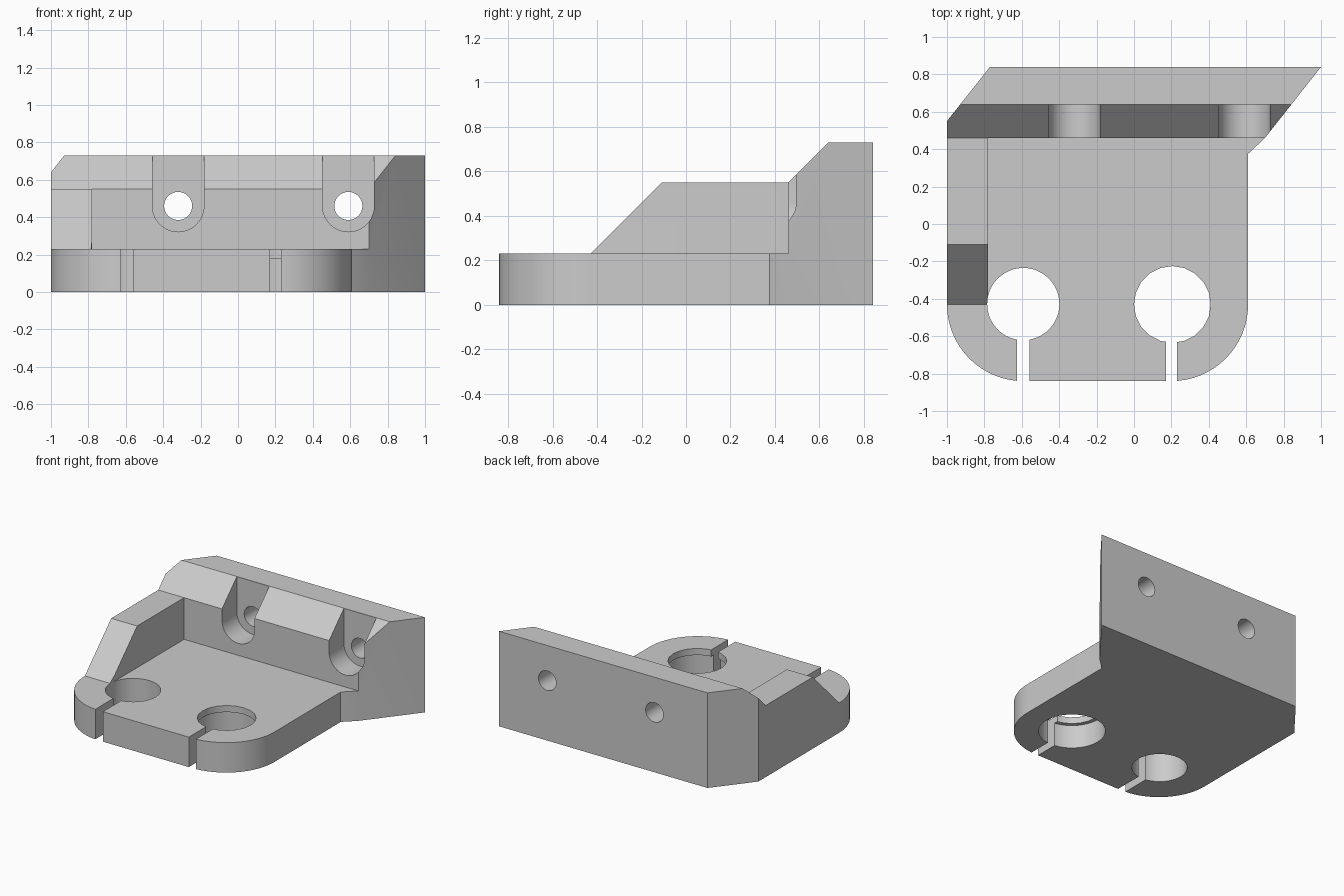
import bpy, bmesh, math
from mathutils import Vector

if "Cube" in bpy.data.objects:
    bpy.data.objects.remove(bpy.data.objects["Cube"], do_unlink=True)

grey = bpy.data.materials.new("plain_grey")
grey.use_nodes = True
grey.diffuse_color = (0.6, 0.6, 0.6, 1)
grey.node_tree.nodes["Principled BSDF"].inputs["Base Color"].default_value = (0.6, 0.6, 0.6, 1)


def prism(name, points, start, end, axis):
    """Extrude a closed profile along x (yz points), y (xz points) or z (xy points)."""
    place = {"x": lambda a, b: (start, a, b),
             "y": lambda a, b: (a, start, b),
             "z": lambda a, b: (a, b, start)}[axis]
    step = Vector([(end - start) * (axis == k) for k in "xyz"])
    bm = bmesh.new()
    face = bm.faces.new([bm.verts.new(place(*p)) for p in points])
    grown = bmesh.ops.extrude_face_region(bm, geom=[face])["geom"]
    bmesh.ops.translate(bm, vec=step, verts=[v for v in grown if isinstance(v, bmesh.types.BMVert)])
    bmesh.ops.recalc_face_normals(bm, faces=bm.faces)
    mesh = bpy.data.meshes.new(name)
    bm.to_mesh(mesh)
    bm.free()
    mesh.materials.append(grey)
    obj = bpy.data.objects.new(name, mesh)
    bpy.context.collection.objects.link(obj)
    return obj


def arc(cx, cy, r, a0, a1, n):
    return [(cx + r * math.cos(math.radians(a0 + (a1 - a0) * i / n)),
             cy + r * math.sin(math.radians(a0 + (a1 - a0) * i / n))) for i in range(n + 1)]


def circle(cx, cy, r, n):
    return arc(cx, cy, r, 0, 360, n)[:-1]


def rect(a0, a1, b0, b1):
    return [(a0, b0), (a1, b0), (a1, b1), (a0, b1)]


# Bracket block: plan outline with rounded front corners and slanted wall ends
outline = [(-1, 0.55), (-0.77, 0.84), (1, 0.84), (0.7, 0.46), (0.61, 0.375)]
outline += arc(0.2, -0.43, 0.41, 0, -90, 16)
outline += arc(-0.59, -0.43, 0.41, -90, -180, 16)
bracket = prism("bracket", outline, 0, 0.73, "z")

cutters = []


def cut(*args):
    cutters.append(prism(*args))


# Open space over the plate, with the chamfer of the back wall
back = [(0.46, 0.55), (0.64, 0.73), (0.64, 0.9), (-1, 0.9), (-1, 0.23)]
cut("plate_clearance", [(0.46, 0.23)] + back, -0.78, 1.2, "x")
# Sloped top of the side rib
cut("rib_clearance", [(-0.43, 0.23), (-0.11, 0.55)] + back, -1.2, -0.6, "x")

# Screw holes with open-topped seats in the back wall
for side, x in (("right", -0.32), ("left", 0.59)):
    seat = arc(x, 0.46, 0.138, 180, 360, 24) + [(x + 0.138, 0.9), (x - 0.138, 0.9)]
    cut(side + "_screw_seat", seat, 0.3, 0.639, "y")
    cut(side + "_screw_hole", circle(x, 0.46, 0.075, 32), 0.5, 1, "y")

# Clamp holes and their slits; the left one is wider below a thin lip
cut("right_clamp_hole", circle(-0.592, -0.428, 0.193, 48), -0.1, 0.4, "z")
cut("left_clamp_lip", circle(0.205, -0.43, 0.205, 20), 0.1, 0.4, "z")
cut("left_clamp_hole", circle(0.205, -0.43, 0.234, 48), -0.1, 0.18, "z")
cut("right_slit", rect(-0.625, -0.56, -1, -0.5), -0.1, 0.4, "z")
cut("left_slit", rect(0.17, 0.23, -1, -0.5), -0.1, 0.4, "z")

# Apply the cuts
for cutter in cutters:
    mod = bracket.modifiers.new(cutter.name, "BOOLEAN")
    mod.operation = "DIFFERENCE"
    mod.solver = "EXACT"
    mod.object = cutter
bpy.context.view_layer.update()
result = bpy.data.meshes.new_from_object(bracket.evaluated_get(bpy.context.evaluated_depsgraph_get()))
bracket.modifiers.clear()
bracket.data = result
for cutter in cutters:
    bpy.data.objects.remove(cutter, do_unlink=True)

# Smooth curved walls, sharp edges elsewhere
bpy.ops.object.select_all(action="DESELECT")
bracket.select_set(True)
bpy.context.view_layer.objects.active = bracket
bpy.ops.object.shade_smooth_by_angle(angle=math.radians(25))
